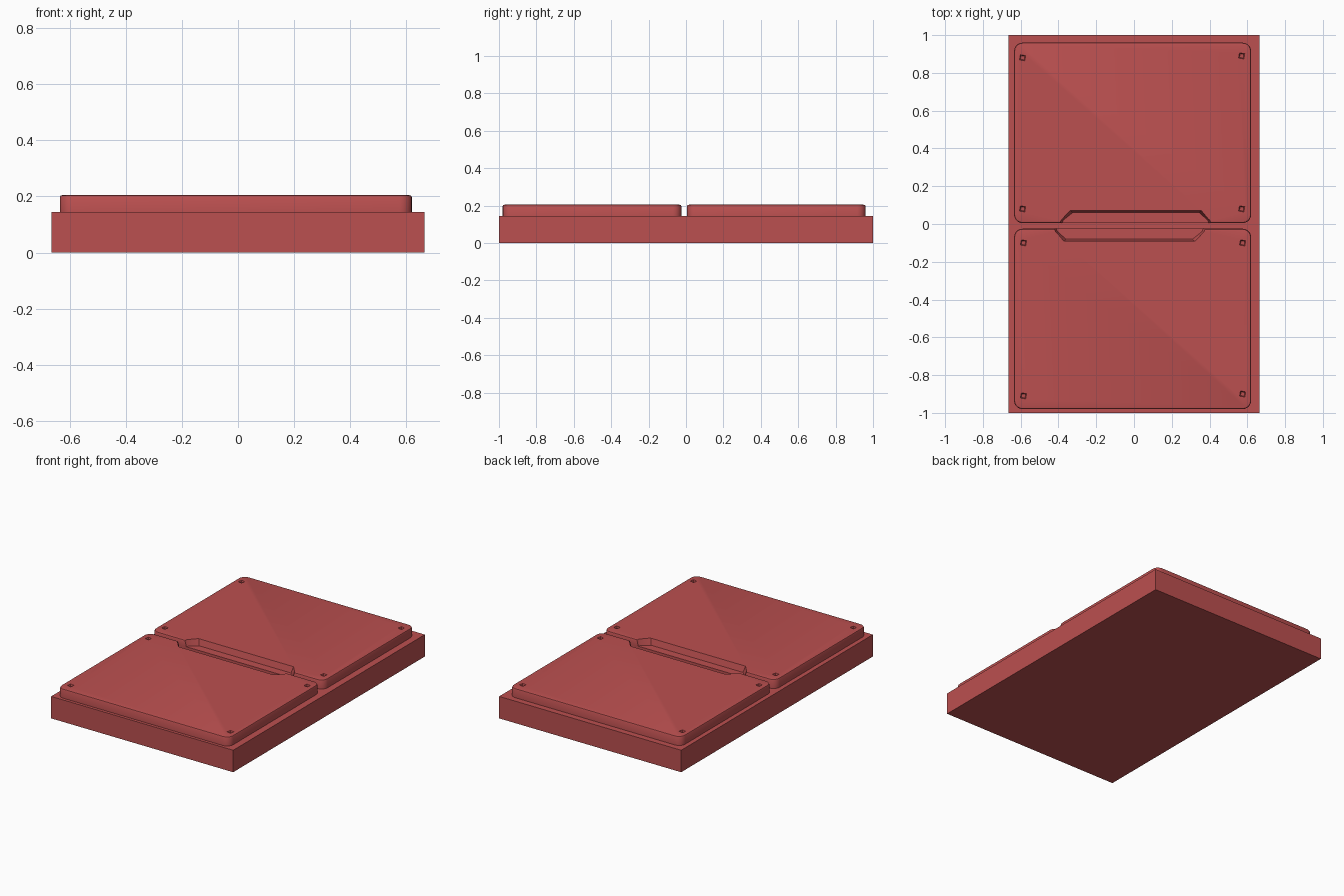
import bpy, bmesh, math
from mathutils import Matrix, Vector

if "Cube" in bpy.data.objects:
    bpy.data.objects.remove(bpy.data.objects["Cube"])

mat = bpy.data.materials.new("red")
mat.diffuse_color = (0.5, 0.08, 0.08, 1)
mat.use_nodes = True
mat.node_tree.nodes["Principled BSDF"].inputs["Base Color"].default_value = mat.diffuse_color
SEAM = Vector((-0.0075, -0.01, 0))          # the two panels are half-turn copies about this point


def loft(name, rings):
    """Closed solid through equal-length rings of 3D points."""
    bm = bmesh.new()
    loops = [[bm.verts.new(p) for p in ring] for ring in rings]
    n = len(loops[0])
    for a, b in zip(loops, loops[1:]):
        for i in range(n):
            bm.faces.new((a[i], a[(i + 1) % n], b[(i + 1) % n], b[i]))
    bm.faces.new(loops[0][::-1])
    bm.faces.new(loops[-1])
    bmesh.ops.recalc_face_normals(bm, faces=bm.faces)
    me = bpy.data.meshes.new(name)
    bm.to_mesh(me)
    bm.free()
    ob = bpy.data.objects.new(name, me)
    bpy.context.collection.objects.link(ob)
    me.materials.append(mat)
    return ob


def rounded(x0, x1, y0, y1, r, z, inset=0, seg=5):
    x0, x1, y0, y1, r = x0 + inset, x1 - inset, y0 + inset, y1 - inset, r - inset
    pts = []
    for k, (cx, cy) in enumerate(((x1 - r, y1 - r), (x0 + r, y1 - r), (x0 + r, y0 + r), (x1 - r, y0 + r))):
        for i in range(seg + 1):
            a = math.pi / 2 * (k + i / seg)
            pts.append((cx + r * math.cos(a), cy + r * math.sin(a), z))
    return pts


def notch_ring(z, grow):
    return [(-0.385 - grow, -0.005, z), (-0.375 - grow, 0.02, z), (-0.325 - grow, 0.06 + grow, z),
            (0.345 + grow, 0.06 + grow, z), (0.39 + grow, 0.02, z), (0.40 + grow, -0.005, z)]


def socket_ring(x, y, r, z):
    return [(x + r * math.cos(a), y + r * math.sin(a), z)
            for a in (math.radians(35 + 90 * i) for i in range(4))]


def cut(ob, cutter):
    cutter.hide_render = True
    m = ob.modifiers.new("cut", "BOOLEAN")
    m.operation, m.object, m.solver = "DIFFERENCE", cutter, "EXACT"
    bpy.context.view_layer.objects.active = ob
    bpy.ops.object.modifier_apply(modifier=m.name)
    bpy.data.objects.remove(cutter)


# base slab
rect = [(-0.665, -1), (0.665, -1), (0.665, 1), (-0.665, 1)]
loft("base_slab", [[(x, y, z) for x, y in rect] for z in (0, 0.145)])

# rear panel with softened top rim
size = (-0.635, 0.62, 0.005, 0.96, 0.045)
panel = loft("rear_panel", [rounded(*size, z, i) for z, i in
                            ((0.14, 0), (0.197, 0), (0.203, 0.003), (0.205, 0.01))])

# finger notch along the seam
cut(panel, loft("notch_cutter", [notch_ring(0.165, 0), notch_ring(0.215, 0.014)]))

# shallow corner sockets
for x, y in ((-0.59, 0.88), (0.57, 0.89), (0.57, 0.08), (-0.59, 0.08)):
    cut(panel, loft("socket_cutter", [socket_ring(x, y, 0.014, 0.19), socket_ring(x, y, 0.024, 0.215)]))

# front panel: the same part turned half round
front = panel.copy()
front.data = panel.data.copy()
front.name = "front_panel"
front.data.transform(Matrix.Translation(SEAM) @ Matrix.Rotation(math.pi, 4, "Z") @ Matrix.Translation(-SEAM))
bpy.context.collection.objects.link(front)

for ob in (panel, front):
    bpy.ops.object.select_all(action="DESELECT")
    ob.select_set(True)
    bpy.context.view_layer.objects.active = ob
    bpy.ops.object.shade_smooth_by_angle(angle=math.radians(35))
